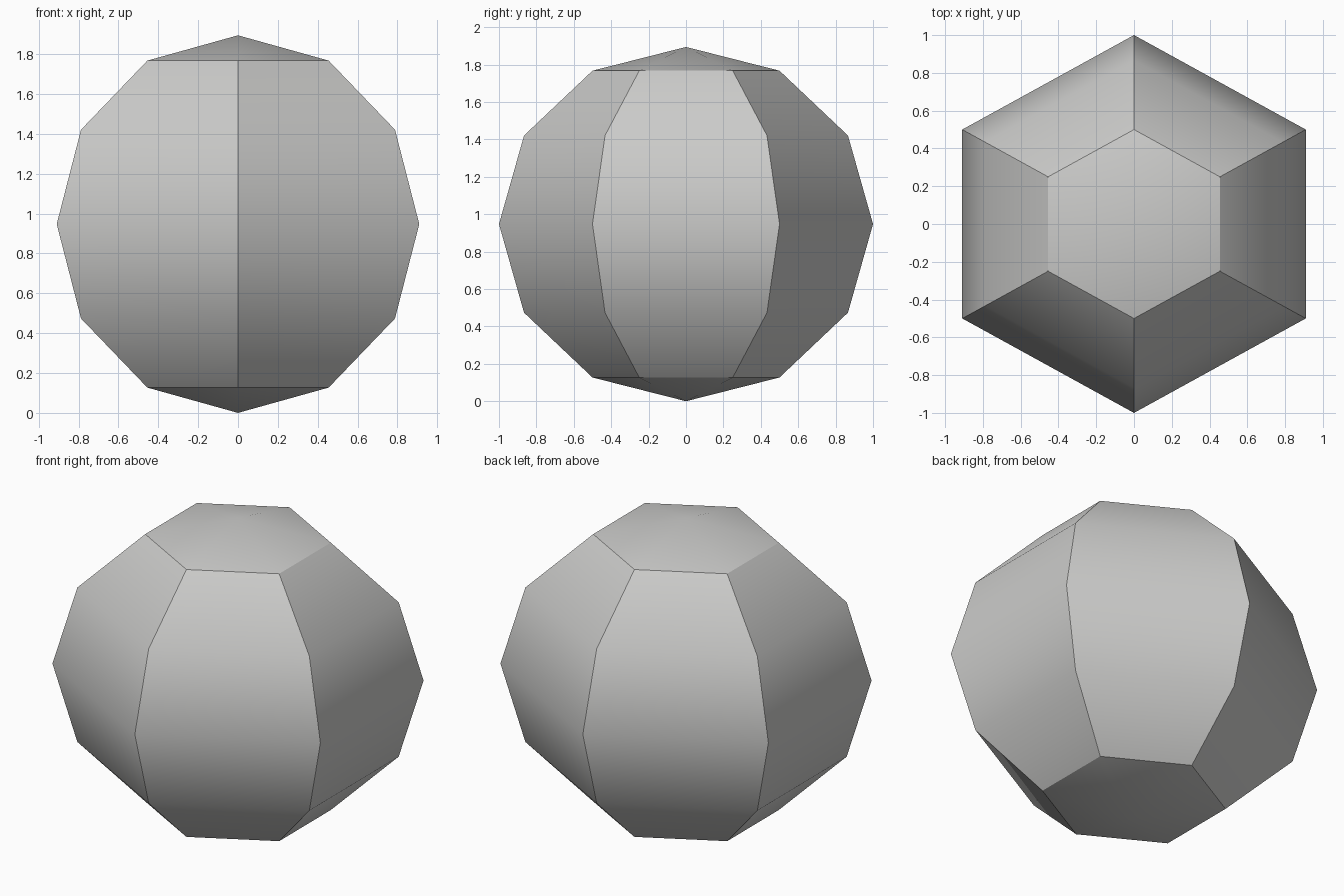
import bpy
import bmesh
import math

cube = bpy.data.objects.get("Cube")
if cube:
    bpy.data.objects.remove(cube, do_unlink=True)

SIDES = 6
RINGS = 6
SCALE = (1.05, 1.0, 0.947)

# Plain grey surface
grey = bpy.data.materials.new("light_grey")
grey.use_nodes = True
colour = (0.6, 0.6, 0.59, 1.0)
grey.diffuse_color = colour
grey.node_tree.nodes["Principled BSDF"].inputs["Base Color"].default_value = colour


def point(ring, side):
    """Point on the stretched ball, resting on the ground."""
    polar = math.pi * ring / RINGS
    turn = 2 * math.pi * side / SIDES
    r = math.sin(polar)
    return (SCALE[0] * r * math.sin(turn),
            -SCALE[1] * r * math.cos(turn),
            SCALE[2] * (1 + math.cos(polar)))


# Six-sided ball: rings of quads closed by a shallow cap at each pole
bm = bmesh.new()
top = bm.verts.new(point(0, 0))
bottom = bm.verts.new(point(RINGS, 0))
rings = [[bm.verts.new(point(r, s)) for s in range(SIDES)]
         for r in range(1, RINGS)]
for s in range(SIDES):
    n = (s + 1) % SIDES
    bm.faces.new((top, rings[0][s], rings[0][n]))
    bm.faces.new((bottom, rings[-1][n], rings[-1][s]))
    for upper, lower in zip(rings, rings[1:]):
        bm.faces.new((upper[s], lower[s], lower[n], upper[n]))
bmesh.ops.recalc_face_normals(bm, faces=bm.faces)

mesh = bpy.data.meshes.new("faceted_ball")
bm.to_mesh(mesh)
bm.free()
mesh.materials.append(grey)
ball = bpy.data.objects.new("faceted_ball", mesh)
bpy.context.collection.objects.link(ball)

# Smooth down each panel, sharp between panels and around the caps
bpy.ops.object.select_all(action="DESELECT")
ball.select_set(True)
bpy.context.view_layer.objects.active = ball
bpy.ops.object.shade_smooth_by_angle(angle=math.radians(30))
